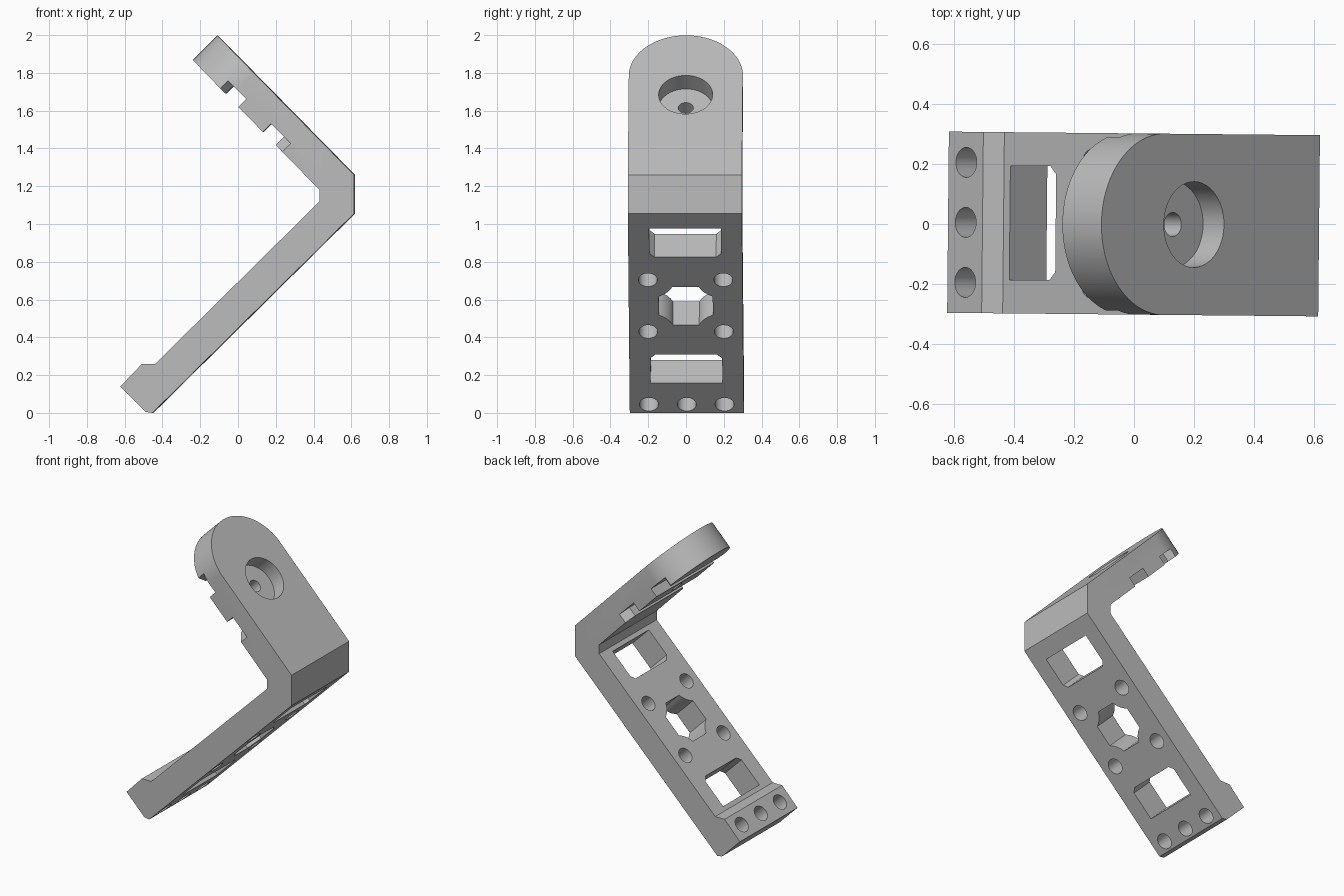
import bpy, bmesh
from math import cos, sin, pi, radians, atan2
from mathutils import Vector, Matrix

if "Cube" in bpy.data.objects:
    bpy.data.objects.remove(bpy.data.objects["Cube"])

grey = bpy.data.materials.new("light grey")
grey.use_nodes = True
grey.diffuse_color = (0.5, 0.5, 0.5, 1)
grey.node_tree.nodes["Principled BSDF"].inputs["Base Color"].default_value = (0.5, 0.5, 0.5, 1)

HALF = 0.302  # half width of the bracket


def prism(name, pts, origin, u, v, w, lo, hi):
    """Extrude a 2D outline in the (u, v) plane from lo to hi along w."""
    o, u, v, w = Vector(origin), Vector(u).normalized(), Vector(v).normalized(), Vector(w).normalized()
    bm = bmesh.new()
    face = bm.faces.new([bm.verts.new(o + u * a + v * b + w * lo) for a, b in pts])
    res = bmesh.ops.extrude_face_region(bm, geom=[face])
    verts = [g for g in res["geom"] if isinstance(g, bmesh.types.BMVert)]
    bmesh.ops.translate(bm, verts=verts, vec=w * (hi - lo))
    bmesh.ops.recalc_face_normals(bm, faces=bm.faces[:])
    mesh = bpy.data.meshes.new(name)
    bm.to_mesh(mesh)
    bm.free()
    ob = bpy.data.objects.new(name, mesh)
    bpy.context.collection.objects.link(ob)
    return ob


def arc(cx, cy, r, start, end, n):
    return [(cx + r * cos(start + (end - start) * i / n),
             cy + r * sin(start + (end - start) * i / n)) for i in range(n + 1)]


def circle(cx, cy, r, n=32):
    return arc(cx, cy, r, 0, 2 * pi, n)[:-1]


# Side outline of the bent bracket
outline = [(-0.11, 2.0), (0.617, 1.26), (0.617, 1.055), (-0.45, 0), (-0.485, 0.005),
           (-0.62, 0.14), (-0.505, 0.26), (-0.435, 0.26), (0.435, 1.12),
           (0.435, 1.18), (-0.24, 1.87)]
bracket = prism("angle_bracket", outline, (0, 0, 0), (1, 0, 0), (0, 0, 1), (0, 1, 0), -HALF, HALF)
bracket.data.materials.append(grey)
cutters = []


def cut_lower(name, pts):
    cutters.append(prism(name, pts, (0.12, 0, 0.57), (1, 0, 1), (0, 1, 0), (1, 0, -1), -0.35, 0.1))


def cut_upper(name, pts, lo, hi):
    cutters.append(prism(name, pts, (0.2, 0, 1.685), (-1, 0, 1), (0, 1, 0), (1, 0, 1), lo, hi))


# Lower arm: screw holes around the hub and along the foot
for y in (-0.2, 0.2):
    for s in (-0.195, 0.195):
        cut_lower("hub_screw_cutter", circle(s, y, 0.05))
for y in (-0.2, 0, 0.2):
    cut_lower("foot_screw_cutter", circle(-0.742, y, 0.05))

# Lower arm: rectangular windows, chamfered towards the hub
for m in (-1, 1):
    near, far, w, c = 0.367, 0.582, 0.19, 0.027
    cut_lower("window_cutter", [(m * far, -w), (m * far, w), (m * (near + c), w),
                                (m * near, w - c), (m * near, c - w), (m * (near + c), -w)])

# Lower arm: square hub opening with scooped corners
hub = []
a = atan2(0.057, 0.13)
for k in range(4):
    for x, y in arc(0.2, 0.2, 0.142, 1.5 * pi - a, pi + a, 8):
        p = Matrix.Rotation(k * pi / 2, 2) @ Vector((x, y))
        hub.append((p.x, p.y))
cut_lower("hub_cutter", hub)

# Upper arm: rounded tip, counterbore, through hole
C, R = 0.137, 0.303
cut_upper("tip_cutter", arc(C, 0, R, -pi / 2, pi / 2, 48) + [(C, 0.4), (0.7, 0.4), (0.7, -0.4), (C, -0.4)],
          -0.4, 0.2)
cut_upper("counterbore_cutter", circle(0, 0, 0.143, 48), -0.1, 0.1)
cut_upper("bolt_cutter", circle(0, 0, 0.04), -0.4, 0.05)

# Upper arm: paired grooves across the inner face, flared at the sides
for m in (-1, 1):
    groove = [(0.0925, -0.34), (0.0925, 0.34), (0.28, 0.34), (0.19, 0.25), (0.19, -0.25), (0.28, -0.34)]
    cut_upper("groove_cutter", [(m * s, y) for s, y in groove], -0.3, -0.125)

# Cut everything, then discard the cutters
bpy.ops.object.select_all(action="DESELECT")
bpy.context.view_layer.objects.active = bracket
bracket.select_set(True)
for c in cutters:
    mod = bracket.modifiers.new(c.name, "BOOLEAN")
    mod.operation, mod.solver, mod.object = "DIFFERENCE", "EXACT", c
    bpy.ops.object.modifier_apply(modifier=mod.name)
for c in cutters:
    bpy.data.objects.remove(c)

bpy.ops.object.shade_smooth_by_angle(angle=radians(30))
bracket.rotation_euler.z = radians(-0.55)
